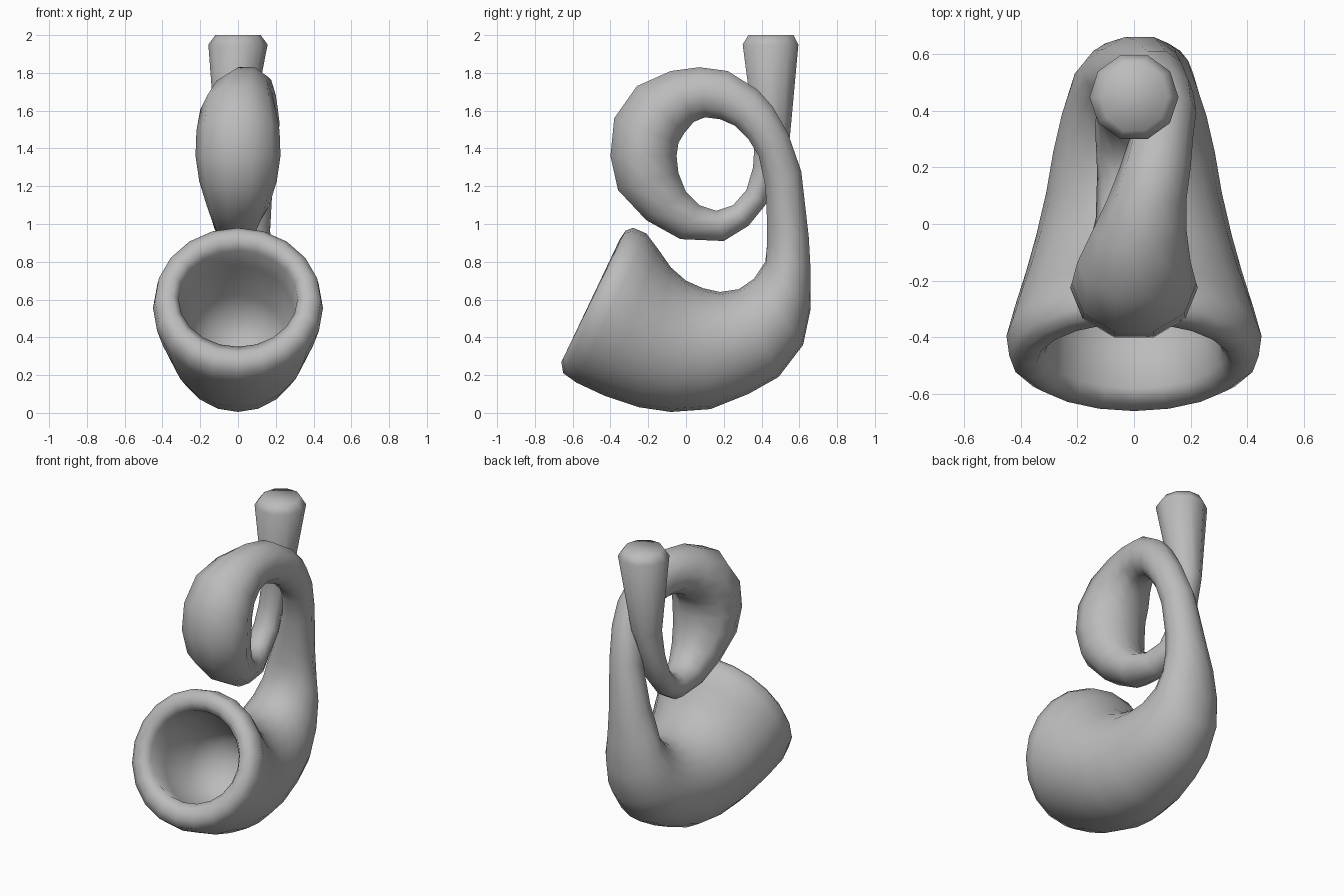
import bpy, bmesh, math
from mathutils import Vector

cube = bpy.data.objects.get("Cube")
if cube:
    bpy.data.objects.remove(cube)

grey = bpy.data.materials.new("plain_grey")
grey.use_nodes = True
grey.diffuse_color = (0.5, 0.5, 0.5, 1)
grey.node_tree.nodes["Principled BSDF"].inputs["Base Color"].default_value = (0.5, 0.5, 0.5, 1)

# Each section: outer edge (y, z), inner edge (y, z), half width, x centre
BOWL = [
    # cavity, from floor to mouth
    (-.10, .22, .02, .54, .17, 0), (-.24, .19, -.06, .62, .25, 0),
    (-.45, .25, -.20, .78, .30, 0), (-.58, .35, -.33, .86, .315, 0),
    # rounded lip
    (-.635, .32, -.35, .92, .345, 0), (-.66, .27, -.32, .965, .40, 0),
    (-.65, .21, -.28, .98, .44, 0), (-.58, .16, -.21, .95, .45, 0),
    # belly and heel
    (-.43, .09, -.15, .87, .42, 0), (-.25, .03, -.08, .77, .38, 0),
    (-.08, .005, 0, .70, .345, 0), (.13, .02, .09, .66, .31, 0),
    (.33, .10, .18, .64, .285, 0), (.49, .19, .28, .655, .255, 0),
    (.62, .36, .36, .71, .22, 0), (.66, .55, .42, .80, .19, .01),
]
STEM = [
    # rising neck
    (.66, .75, .43, .90, .16, .02), (.65, .93, .43, 1.0, .13, .04),
    (.61, 1.28, .42, 1.2, .105, .08), (.54, 1.48, .385, 1.36, .10, .11),
    (.46, 1.62, .33, 1.45, .10, .12), (.38, 1.71, .26, 1.52, .11, .10),
    # swollen loop
    (.22, 1.81, .18, 1.555, .125, .075), (.07, 1.83, .10, 1.565, .14, .045),
    (-.08, 1.81, .04, 1.54, .165, .02), (-.26, 1.73, -.01, 1.48, .20, 0),
    (-.38, 1.56, -.04, 1.43, .22, 0), (-.40, 1.36, -.05, 1.36, .225, 0),
    (-.36, 1.18, -.04, 1.27, .205, 0), (-.21, 1.02, 0, 1.17, .165, 0),
    (-.03, .92, .07, 1.10, .125, -.01), (.20, .91, .16, 1.07, .10, -.03),
    (.33, .99, .25, 1.10, .085, -.05), (.42, 1.10, .32, 1.18, .085, -.05),
    (.48, 1.25, .355, 1.30, .08, -.045),
    # flared mouthpiece
    (.55, 1.46, .365, 1.46, .09, -.03), (.595, 1.95, .30, 1.95, .157, 0),
    (.57, 2.0, .33, 2.0, .12, 0),
]


def add_ring(bm, section, sides):
    """Elliptical cross-section spanning the outer and inner edge points."""
    oy, oz, iy, iz, half, x = section
    outer, inner = Vector((x, oy, oz)), Vector((x, iy, iz))
    mid, arm = (outer + inner) / 2, (outer - inner) / 2
    if sides == 10:
        arm /= math.cos(math.pi / sides)
    step = 20 // sides
    verts = []
    for i in range(sides):
        a = (step * i + 1) * math.tau / 20
        verts.append(bm.verts.new(mid + arm * math.cos(a) + Vector((half * math.sin(a), 0, 0))))
    return verts


def join(bm, a, b):
    """Skin two rings; the first may have twice as many sides."""
    n, r = len(b), len(a) // len(b)
    for i in range(n):
        j = (i + 1) % n
        if r == 2:
            bm.faces.new((a[2 * i], a[2 * i + 1], b[i]))
            bm.faces.new((a[2 * i + 1], a[2 * j], b[j], b[i]))
        else:
            bm.faces.new((a[i], a[j], b[j], b[i]))


bm = bmesh.new()
rings = [add_ring(bm, s, 20) for s in BOWL] + [add_ring(bm, s, 10) for s in STEM]
for a, b in zip(rings, rings[1:]):
    join(bm, a, b)

# Slightly dished cavity floor and flat mouthpiece end
floor = bm.verts.new((0, .02, .37))
for i in range(20):
    bm.faces.new((rings[0][i], floor, rings[0][(i + 1) % 20]))
bm.faces.new(rings[-1])
bmesh.ops.recalc_face_normals(bm, faces=bm.faces)

mesh = bpy.data.meshes.new("curled_pipe")
bm.to_mesh(mesh)
bm.free()
mesh.materials.append(grey)
pipe = bpy.data.objects.new("curled_pipe", mesh)
bpy.context.collection.objects.link(pipe)
bpy.context.view_layer.objects.active = pipe
pipe.select_set(True)
bpy.ops.object.shade_smooth_by_angle(angle=math.radians(70))
